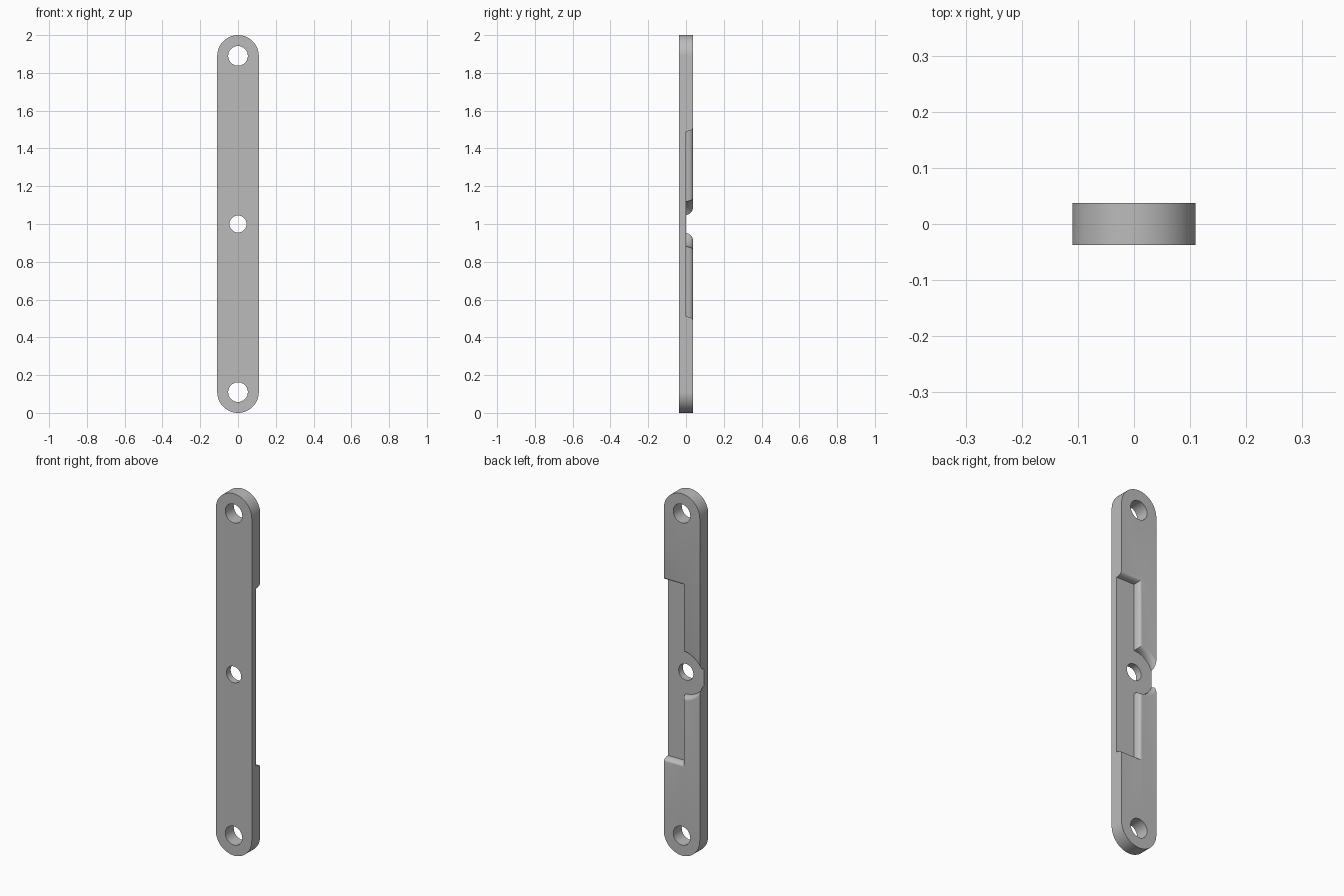
import bpy, bmesh, math
from mathutils import Vector

cube = bpy.data.objects.get("Cube")
if cube:
    bpy.data.objects.remove(cube, do_unlink=True)

R, HALF_T = 0.11, 0.037          # bar half width, half thickness

grey = bpy.data.materials.new("grey metal")
grey.use_nodes = True
grey.diffuse_color = (0.5, 0.5, 0.5, 1)
grey.node_tree.nodes["Principled BSDF"].inputs["Base Color"].default_value = grey.diffuse_color


def arc(cx, cz, r, a0, a1, n):
    steps = [math.radians(a0 + (a1 - a0) * i / n) for i in range(n + 1)]
    return [(cx + r * math.cos(a), cz + r * math.sin(a)) for a in steps]


def loft(name, layers):
    """Solid through (y, outline) layers with matching point counts."""
    bm = bmesh.new()
    rings = [[bm.verts.new((x, y, z)) for x, z in pts] for y, pts in layers]
    for a, b in zip(rings, rings[1:]):
        for i in range(len(a)):
            j = (i + 1) % len(a)
            bm.faces.new((a[i], a[j], b[j], b[i]))
    bm.faces.new(rings[0])
    bm.faces.new(rings[-1])
    bmesh.ops.recalc_face_normals(bm, faces=bm.faces)
    mesh = bpy.data.meshes.new(name)
    bm.to_mesh(mesh)
    bm.free()
    mesh.materials.append(grey)
    obj = bpy.data.objects.new(name, mesh)
    bpy.context.collection.objects.link(obj)
    return obj


def pocket_outline(d):
    """Half-width slot open to the left side plus a round seat, grown by d."""
    r = 0.12 + d
    a = math.degrees(math.acos(-d / r))
    return ([(0.2, 1.49 + d), (-d, 1.49 + d)]
            + arc(0, 1, r, a, 360 - a, 48)
            + [(-d, 0.51 - d), (0.2, 0.51 - d)])


# Bar with rounded ends
outline = arc(0, 2 - R, R, 0, 180, 48) + arc(0, R, R, 180, 360, 48)
bar = loft("flat_bar", [(-HALF_T, outline), (HALF_T, outline)])

# Back pocket whose rim is rounded over
layers = []
for i in range(9):
    t = math.radians(90 * i / 8)
    layers.append((HALF_T * math.sin(t), pocket_outline(0.02 * (1 - math.cos(t)))))
layers.append((0.08, pocket_outline(0.02)))
cutters = [loft("pocket_cutter", layers)]

# End and middle holes
for z, r in ((R, 0.052), (1.0, 0.045), (2 - R, 0.052)):
    ring = arc(0, z, r, 0, 352.5, 47)
    cutters.append(loft("hole_cutter", [(-0.1, ring), (0.1, ring)]))

for c in cutters:
    mod = bar.modifiers.new(c.name, 'BOOLEAN')
    mod.operation, mod.solver, mod.object = 'DIFFERENCE', 'EXACT', c

bpy.ops.object.select_all(action='DESELECT')
bar.select_set(True)
bpy.context.view_layer.objects.active = bar
for mod in list(bar.modifiers):
    bpy.ops.object.modifier_apply(modifier=mod.name)
for c in cutters:
    bpy.data.objects.remove(c, do_unlink=True)
bpy.ops.object.shade_smooth_by_angle(angle=math.radians(30))
